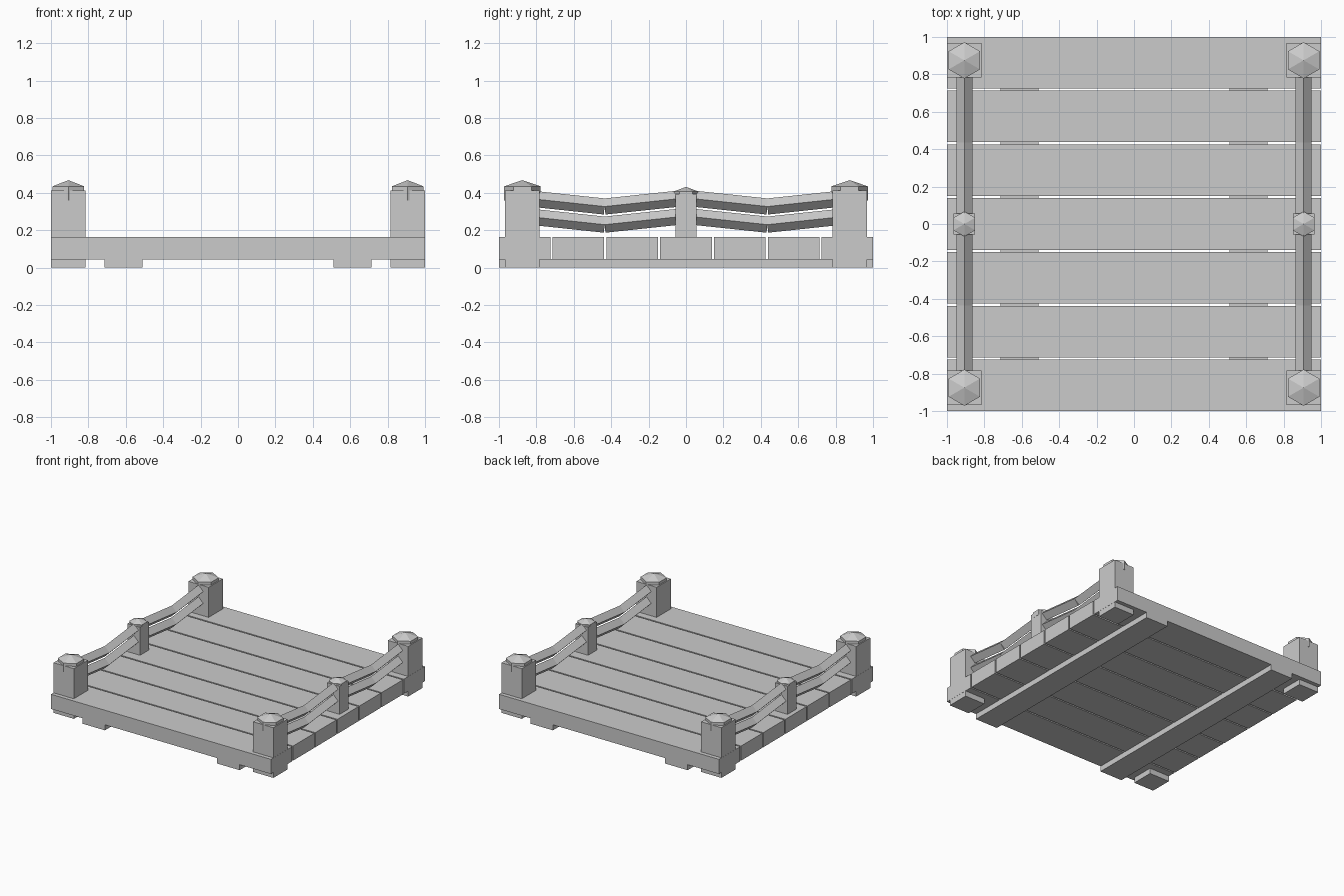
import bpy, math
from mathutils import Vector

cube = bpy.data.objects.get("Cube")
if cube:
    bpy.data.objects.remove(cube, do_unlink=True)

grey = bpy.data.materials.new("plain_grey")
grey.use_nodes = True
GREY = (0.6, 0.6, 0.6, 1)
grey.diffuse_color = GREY
grey.node_tree.nodes["Principled BSDF"].inputs["Base Color"].default_value = GREY


def finish(name):
    obj = bpy.context.object
    obj.name = name
    obj.data.materials.append(grey)
    return obj


def box(name, x, y, z):
    """Box from (min, max) pairs."""
    mid = [(a + b) / 2 for a, b in (x, y, z)]
    bpy.ops.mesh.primitive_cube_add(size=1, location=mid)
    bpy.context.object.scale = [b - a for a, b in (x, y, z)]
    return finish(name)


def cap(name, x, y, radius, low, rim, tip):
    """Hexagonal collar with a low pointed roof."""
    bpy.ops.mesh.primitive_cylinder_add(vertices=6, radius=radius, depth=rim - low,
                                        end_fill_type='NGON',
                                        location=(x, y, (low + rim) / 2))
    finish(name + "_collar")
    bpy.ops.mesh.primitive_cone_add(vertices=6, radius1=radius, radius2=0, depth=tip - rim,
                                    location=(x, y, (rim + tip) / 2))
    finish(name + "_roof")


def rail(name, x, start, end):
    """Square bar turned on its edge, running between two (y, z) points."""
    a, b = Vector((x, *start)), Vector((x, *end))
    axis = b - a
    bpy.ops.mesh.primitive_cylinder_add(vertices=4, radius=0.043, depth=axis.length,
                                        location=(a + b) / 2)
    bpy.context.object.rotation_euler = (-math.atan2(axis.y, axis.z), 0, 0)
    finish(name)


# deck planks
PITCH, GAP = 0.2875, 0.012
for i in range(7):
    y0 = -1 if i == 0 else (i - 3.5) * PITCH + GAP / 2
    y1 = 1 if i == 6 else (i - 2.5) * PITCH - GAP / 2
    box(f"deck_plank_{i + 1}", (-1, 1), (y0, y1), (0.045, 0.165))

POST_X, POST_Y, HALF, MID_HALF = 0.907, 0.875, 0.092, 0.057
for side, s in (("left", 1), ("right", -1)):
    x = s * POST_X
    # support beam below the deck
    box(f"{side}_beam", sorted((s * 0.51, s * 0.715)), (-1, 1), (0, 0.047))

    # middle post
    box(f"{side}_middle_post", (x - MID_HALF, x + MID_HALF), (-MID_HALF, MID_HALF), (0.16, 0.395))
    cap(f"{side}_middle_cap", x, 0, 0.067, 0.36, 0.407, 0.432)

    for end, t in (("front", -1), ("back", 1)):
        # corner post
        y = t * POST_Y
        box(f"{end}_{side}_post", (x - HALF, x + HALF), (y - HALF, y + HALF), (0, 0.412))
        cap(f"{end}_{side}_cap", x, y, 0.097, 0.36, 0.435, 0.468)

        # two sagging rails, each of two straight bars
        for level, sag in (("lower", 0.23), ("upper", 0.327)):
            low = (t * 0.435, sag)
            rail(f"{end}_{side}_{level}_rail_outer", x, (t * 0.82, sag + 0.041), low)
            rail(f"{end}_{side}_{level}_rail_inner", x, low, (t * 0.03, sag + 0.043))
